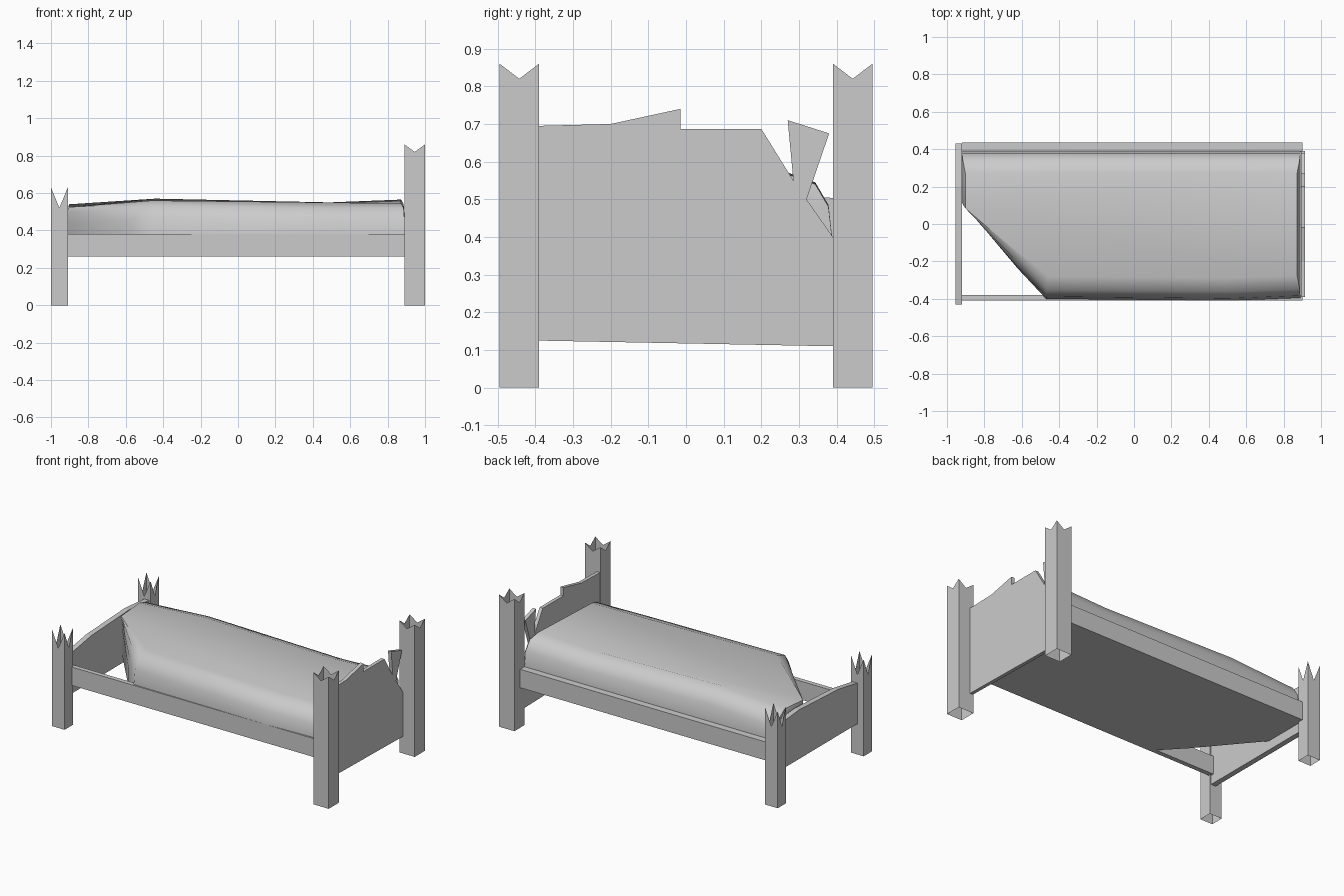
import bpy, bmesh

if "Cube" in bpy.data.objects:
    bpy.data.objects.remove(bpy.data.objects["Cube"])


def make_object(name, bm):
    bmesh.ops.recalc_face_normals(bm, faces=bm.faces)
    mesh = bpy.data.meshes.new(name)
    bm.to_mesh(mesh)
    bm.free()
    ob = bpy.data.objects.new(name, mesh)
    bpy.context.collection.objects.link(ob)
    return ob


def box(name, x, y, z):
    bm = bmesh.new()
    bmesh.ops.create_cube(bm, size=1)
    for v in bm.verts:
        v.co = [(a + b) / 2 + c * (b - a) for (a, b), c in zip((x, y, z), v.co)]
    return make_object(name, bm)


def loft(bm, rings):
    loops = [[bm.verts.new(p) for p in r] for r in rings]
    n = len(loops[0])
    for a, b in zip(loops, loops[1:]):
        for i in range(n):
            j = (i + 1) % n
            bm.faces.new((a[i], a[j], b[j], b[i]))
    return loops


def post(name, x, y, top, dip):
    """Open-ended square tube whose sides are notched at the top."""
    (x0, x1), (y0, y1) = x, y
    c = [(x0, y0), (x1, y0), (x1, y1), (x0, y1)]
    ring = []
    for i in range(4):
        a, b = c[i], c[(i + 1) % 4]
        ring += [(a, top), (((a[0] + b[0]) / 2, (a[1] + b[1]) / 2), dip)]
    bm = bmesh.new()
    loft(bm, [[(*p, 0) for p, h in ring], [(*p, h) for p, h in ring]])
    return make_object(name, bm)


def panel(name, outline, x0, x1):
    """Flat board cut from a (y, z) outline."""
    bm = bmesh.new()
    a, b = loft(bm, [[(x, y, z) for y, z in outline] for x in (x0, x1)])
    bm.faces.new(a)
    bm.faces.new(b)
    return make_object(name, bm)


# Corner posts
for side, s in (("front", -1), ("back", 1)):
    post(f"head_post_{side}", (0.89, 1.0), sorted((s * 0.39, s * 0.495)), 0.86, 0.82)
    post(f"foot_post_{side}", (-1.0, -0.91), sorted((s * 0.40, s * 0.485)), 0.63, 0.52)

# Headboard with its broken upper corner
panel("headboard", [(-0.39, 0.125), (-0.39, 0.695), (-0.2, 0.70), (-0.015, 0.74),
                    (-0.015, 0.687), (0.2, 0.687), (0.285, 0.55), (0.27, 0.71),
                    (0.38, 0.675), (0.32, 0.50), (0.39, 0.40), (0.39, 0.11)],
      0.892, 0.915)

# Footboard
panel("footboard", [(-0.43, 0.2), (-0.43, 0.46), (-0.2, 0.50), (0.2, 0.52),
                    (0.43, 0.50), (0.43, 0.2)], -0.955, -0.92)

# Side rails
box("front_rail", (-0.92, 0.9), (-0.41, -0.38), (0.26, 0.38))
box("back_rail", (-0.92, 0.9), (0.385, 0.435), (0.26, 0.38))

# Mattress and cover: soft body with one foot corner cut away
base = [(-0.92, 0.39), (-0.45, 0.39), (0.5, 0.39), (0.89, 0.39),
        (0.89, -0.395), (0.5, -0.41), (-0.47, -0.40), (-0.62, -0.24), (-0.92, 0.12)]
heights = [0.545, 0.575, 0.555, 0.57, 0.55, 0.55, 0.565, 0.545, 0.53]


def ring(inset_y, inset_x, drop=None, z=0):
    return [(x * (1 - inset_x), y * (1 - inset_y), z if drop is None else h - drop)
            for (x, y), h in zip(base, heights)]


bm = bmesh.new()
loops = loft(bm, [ring(0, 0, z=0.26), ring(0, 0, z=0.38), ring(0.03, 0, drop=0.09),
                  ring(0.12, 0.005, drop=0.03), ring(0.3, 0.02, drop=0.005)])
bm.faces.new(loops[0])
bm.faces.new(loops[-1])
mattress = make_object("mattress", bm)

bpy.ops.object.select_all(action='DESELECT')
mattress.select_set(True)
bpy.context.view_layer.objects.active = mattress
bpy.ops.object.shade_smooth_by_angle(angle=0.9)
